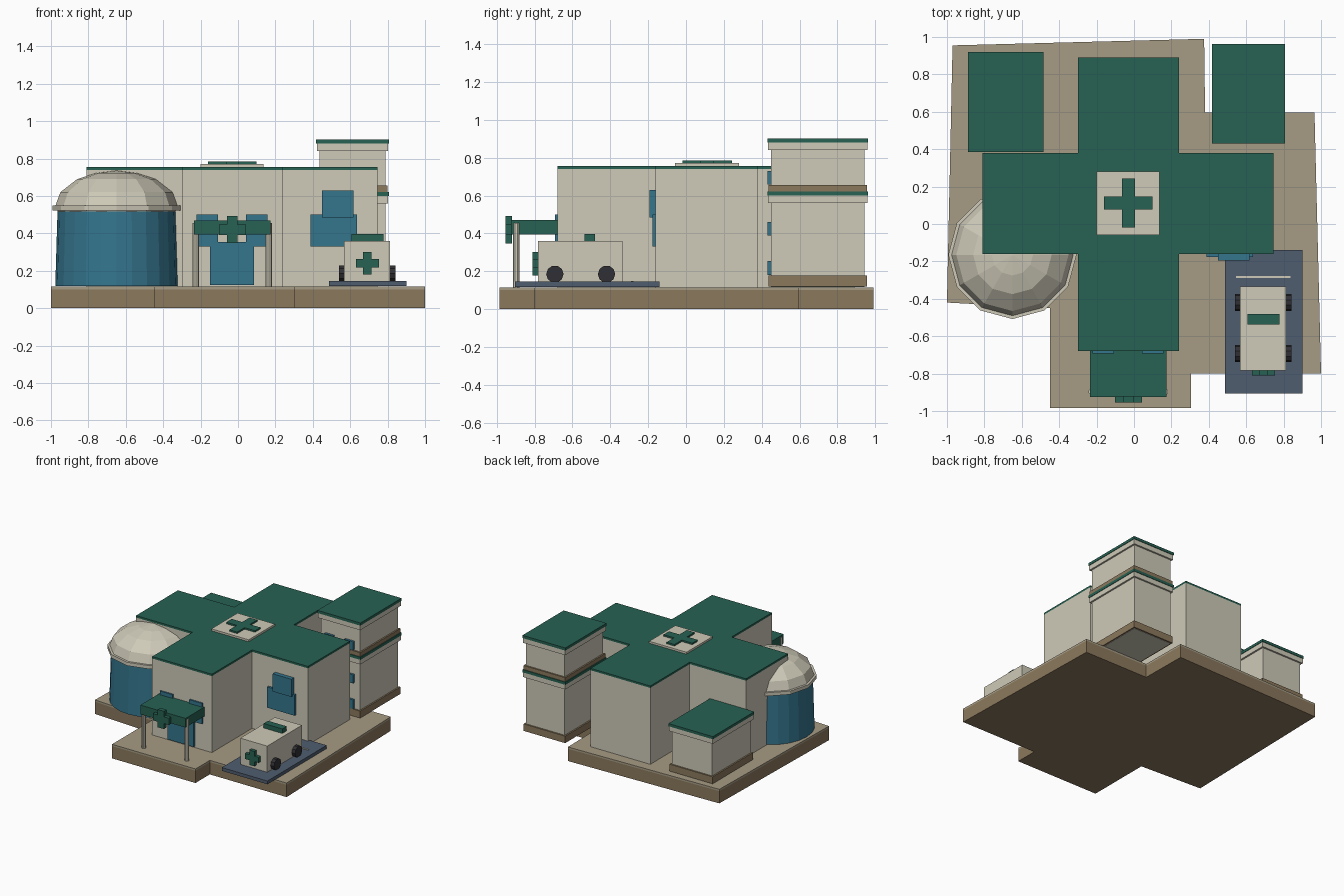
import bpy, bmesh, math
from mathutils import Matrix

if "Cube" in bpy.data.objects:
    bpy.data.objects.remove(bpy.data.objects["Cube"])


def mat(name, r, g, b):
    m = bpy.data.materials.new(name)
    m.diffuse_color = (r, g, b, 1)
    m.use_nodes = True
    m.node_tree.nodes["Principled BSDF"].inputs["Base Color"].default_value = m.diffuse_color
    return m


CREAM = mat("cream", 0.62, 0.59, 0.48)
GREEN = mat("green", 0.02, 0.12, 0.085)
BLUE = mat("blue", 0.035, 0.18, 0.27)
BROWN = mat("brown", 0.26, 0.19, 0.11)
TAN = mat("tan", 0.38, 0.33, 0.23)
SLATE = mat("slate", 0.08, 0.11, 0.16)
DARK = mat("dark", 0.03, 0.03, 0.035)


def finish(name, bm, m):
    bmesh.ops.recalc_face_normals(bm, faces=bm.faces)
    me = bpy.data.meshes.new(name)
    bm.to_mesh(me)
    bm.free()
    me.materials.append(m)
    ob = bpy.data.objects.new(name, me)
    bpy.context.collection.objects.link(ob)
    return ob


def box(name, x, y, z, m):
    bm = bmesh.new()
    bmesh.ops.create_cube(bm, size=1)
    for v in bm.verts:
        v.co = [(r[0] + r[1]) / 2 + c * (r[1] - r[0]) for c, r in zip(v.co, (x, y, z))]
    return finish(name, bm, m)


def prism(name, pts, z0, z1, m, front=False):
    # extruded outline; front=True stands it up in the xz plane, z0..z1 along y
    bm = bmesh.new()
    f = bm.faces.new([bm.verts.new((a, z0, b) if front else (a, b, z0)) for a, b in pts])
    r = bmesh.ops.extrude_face_region(bm, geom=[f])
    d = z1 - z0
    bmesh.ops.translate(bm, verts=[v for v in r["geom"] if isinstance(v, bmesh.types.BMVert)],
                        vec=(0, d, 0) if front else (0, 0, d))
    return finish(name, bm, m)


def cross(cx, cy, size, arm):
    s, w = size / 2, arm / 2
    p = [(-w, -s), (w, -s), (w, -w), (s, -w), (s, w), (w, w),
         (w, s), (-w, s), (-w, w), (-s, w), (-s, -w), (-w, -w)]
    return [(cx + a, cy + b) for a, b in p]


def lathe(name, profile, n, cx, cy, m):
    # rings of n sides with a vertex facing the front
    bm = bmesh.new()
    rings = [[bm.verts.new((cx + r * math.sin(2 * math.pi * i / n),
                            cy - r * math.cos(2 * math.pi * i / n), z)) for i in range(n)]
             for r, z in profile]
    for a, b in zip(rings, rings[1:]):
        for i in range(n):
            j = (i + 1) % n
            bm.faces.new((a[i], a[j], b[j], b[i]))
    bm.faces.new(rings[0])
    bm.faces.new(rings[-1])
    return finish(name, bm, m)


# Ground slab with lip
ground = [(-0.97, 0.955), (0.375, 0.99), (0.38, 0.595), (0.965, 0.595), (1.0, -0.80),
          (0.305, -0.80), (0.305, -0.985), (-0.45, -0.985), (-0.45, -0.45), (-1.0, -0.42)]
prism("ground_slab", ground, 0, 0.10, BROWN)
prism("ground_top", ground, 0.10, 0.115, TAN)

# Cross shaped main building
plan = [(-0.30, -0.68), (0.24, -0.68), (0.24, -0.16), (0.745, -0.16), (0.745, 0.38), (0.24, 0.38),
        (0.24, 0.89), (-0.30, 0.89), (-0.30, 0.38), (-0.81, 0.38), (-0.81, -0.16), (-0.30, -0.16)]
prism("main_walls", plan, 0.11, 0.74, CREAM)
prism("main_roof", plan, 0.74, 0.756, GREEN)
box("roof_pad", (-0.20, 0.137), (-0.058, 0.28), (0.75, 0.772), CREAM)
prism("roof_cross", cross(-0.03, 0.112, 0.26, 0.07), 0.77, 0.785, GREEN)


# Rear block storeys: plinth, walls, cornice, roof
def storey(name, x, y, z0, plinth, z1):
    def grow(d):
        return (x[0] + d, x[1] - d), (y[0] + d, y[1] - d)
    box(name + "_walls", *grow(0.018), (z0 - 0.002, z1 - 0.05), CREAM)
    box(name + "_plinth", *grow(0.006), (z0, z0 + plinth), BROWN)
    box(name + "_cornice", *grow(0.004), (z1 - 0.062, z1 - 0.022), CREAM)
    box(name + "_roof", x, y, (z1 - 0.022, z1), GREEN)


TX, TY = (0.418, 0.806), (0.43, 0.962)
storey("tower_lower", TX, TY, 0.12, 0.057, 0.622)
storey("tower_upper", TX, TY, 0.622, 0.033, 0.902)
storey("rear_block", (-0.887, -0.485), (0.385, 0.92), 0.12, 0.057, 0.51)
for i, (za, zb) in enumerate([(0.18, 0.255), (0.39, 0.46), (0.66, 0.73)]):
    for j, xa in enumerate((0.48, 0.66)):
        box(f"tower_window_{i}_{j}", (xa, xa + 0.08), (0.43, 0.455), (za, zb), BLUE)

# Round hall with domed roof
DX, DY = -0.65, -0.165
hall = lathe("round_hall", [(0.327, 0.118), (0.315, 0.518)], 24, DX, DY, BLUE)
lathe("dome_rim", [(0.343, 0.522), (0.343, 0.55)], 12, DX, DY, CREAM)
lathe("dome", [(0.31, 0.51), (0.327, 0.545), (0.30, 0.62), (0.21, 0.69),
               (0.11, 0.722), (0.005, 0.735)], 12, DX, DY, CREAM)

# Entrance porch
box("porch_roof", (-0.236, 0.173), (-0.925, -0.68), (0.395, 0.47), GREEN)
prism("porch_cross", cross(-0.03, 0.42, 0.145, 0.055), -0.955, -0.92, GREEN, True)
for s in (-1, 1):
    cx = -0.03 + s * 0.195
    lathe(f"porch_post_{s}", [(0.018, 0.115), (0.018, 0.455)], 10, cx, -0.897, CREAM)
    wx = -0.032 + s * 0.133
    box(f"front_window_{s}", (wx - 0.057, wx + 0.057), (-0.693, -0.67), (0.33, 0.50), BLUE)
box("front_door", (-0.15, 0.086), (-0.695, -0.67), (0.125, 0.355), BLUE)

# Side wing window pair
box("wing_window_low", (0.388, 0.635), (-0.177, -0.15), (0.33, 0.50), BLUE)
box("wing_window_high", (0.45, 0.618), (-0.194, -0.15), (0.485, 0.63), BLUE)

# Parking bay and ambulance
box("parking_bay", (0.487, 0.90), (-0.905, -0.14), (0.118, 0.145), SLATE)
box("bay_line", (0.545, 0.838), (-0.29, -0.278), (0.14, 0.15), CREAM)
box("van_body", (0.568, 0.812), (-0.782, -0.335), (0.146, 0.36), CREAM)
box("van_light", (0.608, 0.777), (-0.537, -0.48), (0.355, 0.397), GREEN)
prism("van_cross", cross(0.692, 0.24, 0.122, 0.045), -0.81, -0.775, GREEN, True)
for i, x in enumerate((0.56, 0.823)):
    for j, y in enumerate((-0.693, -0.42)):
        bm = bmesh.new()
        bmesh.ops.create_cone(bm, cap_ends=True, segments=10, radius1=0.046, radius2=0.046,
                              depth=0.04, matrix=Matrix.Translation((x, y, 0.185))
                              @ Matrix.Rotation(math.pi / 2, 4, 'Y'))
        finish(f"van_wheel_{i}_{j}", bm, DARK)
